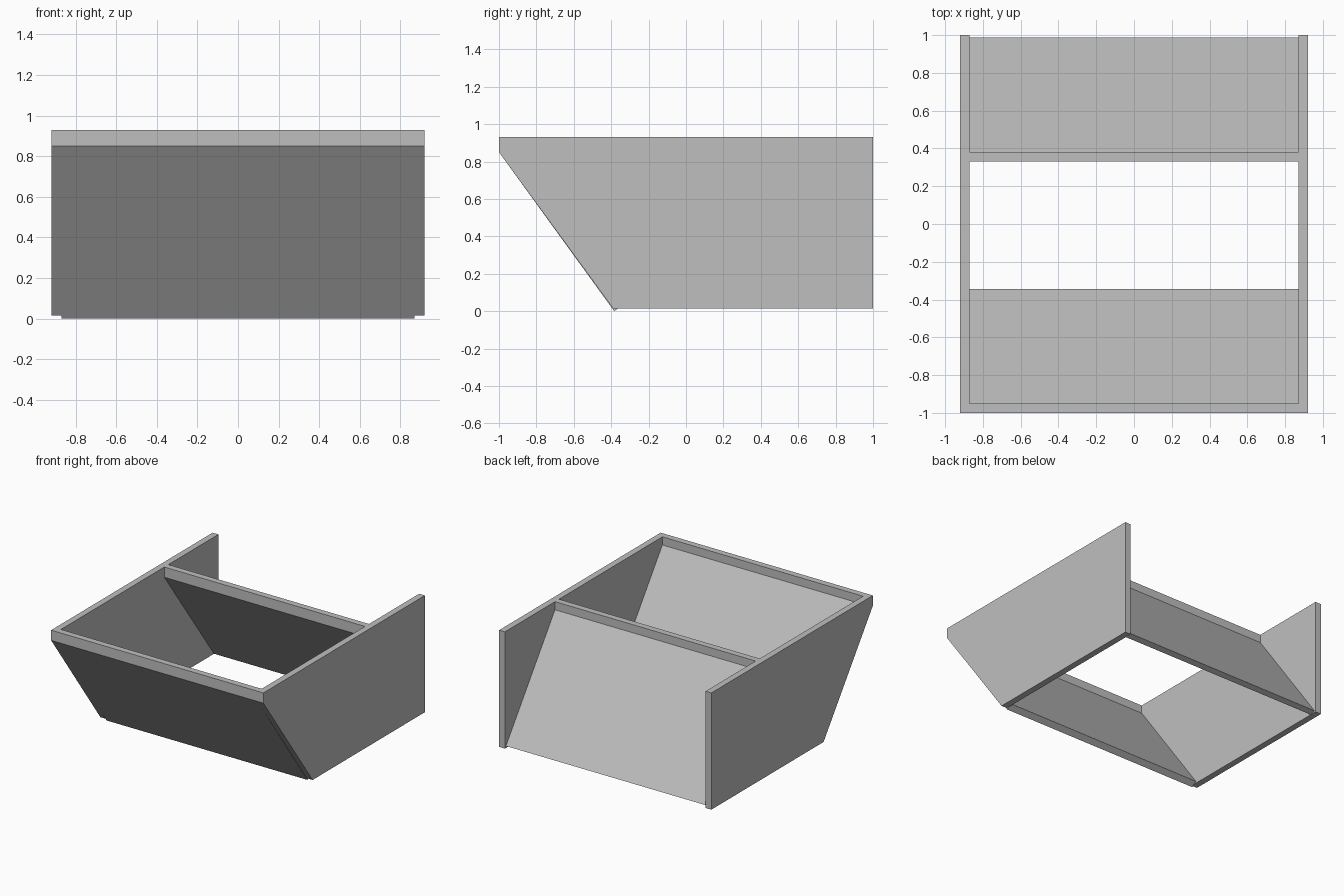
import bpy
import bmesh

cube = bpy.data.objects.get("Cube")
if cube:
    bpy.data.objects.remove(cube, do_unlink=True)

GREY = (0.52, 0.52, 0.52, 1.0)
grey = bpy.data.materials.new("plain grey")
grey.use_nodes = True
grey.diffuse_color = GREY
grey.node_tree.nodes["Principled BSDF"].inputs["Base Color"].default_value = GREY


def extrude_profile(name, profile, x0, x1):
    """Sweep a closed (y, z) outline along x from x0 to x1."""
    bm = bmesh.new()
    face = bm.faces.new([bm.verts.new((x0, y, z)) for y, z in profile])
    swept = bmesh.ops.extrude_face_region(bm, geom=[face])["geom"]
    verts = [v for v in swept if isinstance(v, bmesh.types.BMVert)]
    bmesh.ops.translate(bm, verts=verts, vec=(x1 - x0, 0, 0))
    bmesh.ops.recalc_face_normals(bm, faces=bm.faces)
    mesh = bpy.data.meshes.new(name)
    bm.to_mesh(mesh)
    bm.free()
    mesh.materials.append(grey)
    obj = bpy.data.objects.new(name, mesh)
    bpy.context.collection.objects.link(obj)
    return obj


HALF, INNER, TOP, BASE = 0.92, 0.87, 0.93, 0.015

# Side boards with a raked front edge
side = [(-1, TOP), (1, TOP), (1, BASE), (-0.39, BASE), (-1, 0.85)]
extrude_profile("left_side", side, INNER, HALF)
extrude_profile("right_side", side, -HALF, -INNER)

# Sloping boards between the sides: upright lip, then a square-cut lower end
board = [(-1, TOP), (-0.95, TOP), (-0.95, 0.866), (-0.343, 0.03),
         (-0.384, 0), (-1, 0.85)]
extrude_profile("front_board", board, -INNER, INNER)

rear = [(y + 1.33, max(z, BASE)) for y, z in board]
extrude_profile("rear_board", rear, -INNER, INNER)
